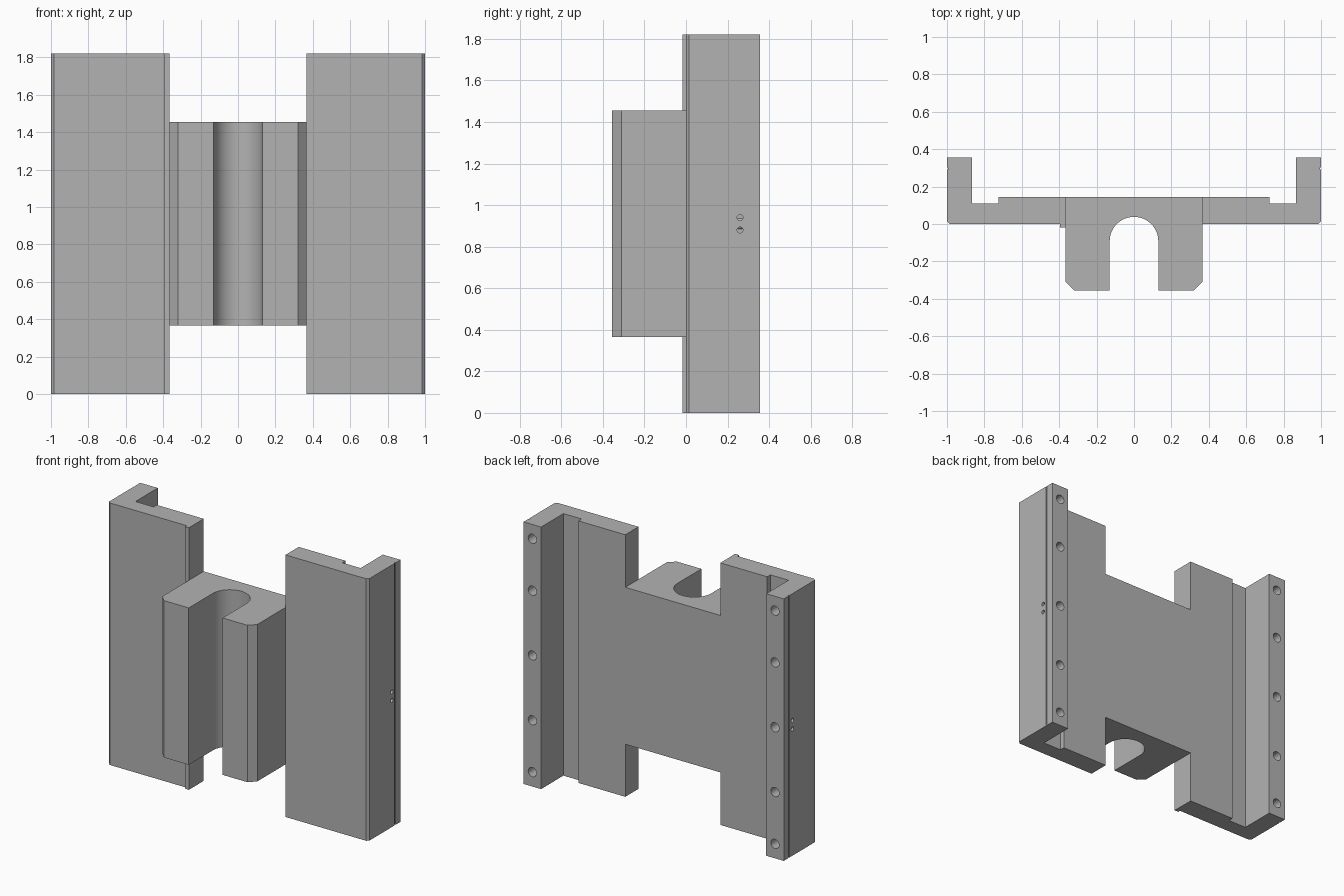
import bpy, bmesh
from math import pi, cos, sin
from mathutils import Matrix

cube = bpy.data.objects.get("Cube")
if cube:
    bpy.data.objects.remove(cube, do_unlink=True)

steel = bpy.data.materials.new("steel grey")
steel.use_nodes = True
COLOUR = (0.45, 0.45, 0.45, 1)
steel.diffuse_color = COLOUR
steel.node_tree.nodes["Principled BSDF"].inputs["Base Color"].default_value = COLOUR

HEIGHT = 1.82


def make_object(name, bm):
    bmesh.ops.recalc_face_normals(bm, faces=bm.faces)
    mesh = bpy.data.meshes.new(name)
    bm.to_mesh(mesh)
    bm.free()
    mesh.materials.append(steel)
    obj = bpy.data.objects.new(name, mesh)
    bpy.context.collection.objects.link(obj)
    return obj


def select_only(obj):
    bpy.ops.object.select_all(action='DESELECT')
    obj.select_set(True)
    bpy.context.view_layer.objects.active = obj


def extrude_profile(name, points, bottom, top):
    bm = bmesh.new()
    face = bm.faces.new([bm.verts.new((x, y, bottom)) for x, y in points])
    new = bmesh.ops.extrude_face_region(bm, geom=[face])["geom"]
    verts = [v for v in new if isinstance(v, bmesh.types.BMVert)]
    bmesh.ops.translate(bm, verts=verts, vec=(0, 0, top - bottom))
    return make_object(name, bm)


def add_drill(bm, centre, axis, radius, depth):
    matrix = Matrix.Translation(centre) @ Matrix.Rotation(pi / 2, 4, axis)
    bmesh.ops.create_cone(bm, cap_ends=True, segments=24, radius1=radius,
                          radius2=radius, depth=2 * depth, matrix=matrix)


def drill_holes(obj, side):
    bm = bmesh.new()
    # Five mounting holes in the back edge of the flange
    for z in (0.10, 0.46, 0.91, 1.36, 1.72):
        add_drill(bm, (side * 0.932, 0.355, z), 'X', 0.032, 0.12)
    # Two pin holes in the outer face
    for z in (0.88, 0.94):
        add_drill(bm, (side, 0.26, z), 'Y', 0.014, 0.05)
    cutter = make_object("hole_cutter", bm)
    cutter.hide_render = True
    mod = obj.modifiers.new("holes", 'BOOLEAN')
    mod.operation = 'DIFFERENCE'
    mod.solver = 'EXACT'
    mod.object = cutter
    select_only(obj)
    bpy.ops.object.modifier_apply(modifier=mod.name)
    bpy.data.objects.remove(cutter, do_unlink=True)


# Side plates with a rear flange, relief channel and fine outer groove
plate = [(0.365, 0), (0.985, 0), (1, 0.015), (1, 0.292), (0.994, 0.292),
         (0.994, 0.302), (1, 0.302), (1, 0.355), (0.865, 0.355),
         (0.865, 0.11), (0.725, 0.11), (0.725, 0.145), (0.365, 0.145)]
# The right plate also carries a small front lip beside the block
lip = [(0.365, -0.018), (0.395, -0.018), (0.395, 0)]

parts = []
for name, side, outline in (("left_plate", 1, plate),
                            ("right_plate", -1, lip + plate[1:])):
    obj = extrude_profile(name, [(side * x, y) for x, y in outline], 0, HEIGHT)
    drill_holes(obj, side)
    parts.append(obj)

# Central block with chamfered jaws and a round-bottomed slot
jaw = [(0.365, 0.145), (0.365, -0.31), (0.32, -0.355), (0.13, -0.355)]
arc = [(0.13 * cos(pi * i / 32), -0.092 + 0.13 * sin(pi * i / 32))
       for i in range(33)]
block = jaw + arc + [(-x, y) for x, y in reversed(jaw)]
parts.append(extrude_profile("clamp_block", block, 0.365, 1.455))

for obj in parts:
    select_only(obj)
    bpy.ops.object.shade_smooth_by_angle(angle=pi / 6)
